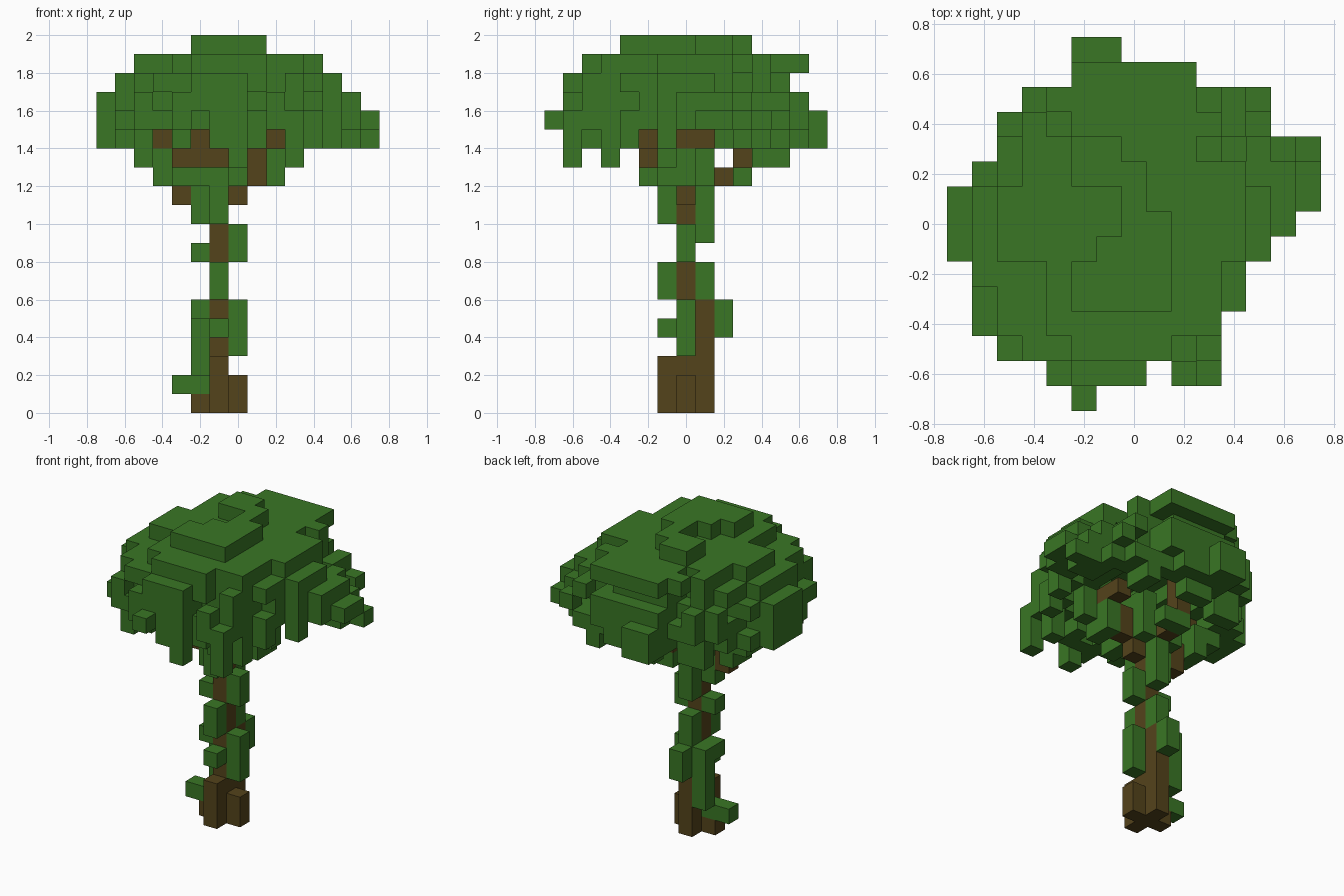
import bpy
import bmesh
import random
from mathutils import Vector

random.seed(11)
SIZE = 0.1

cube = bpy.data.objects.get("Cube")
if cube:
    bpy.data.objects.remove(cube, do_unlink=True)


def make_material(name, colour):
    mat = bpy.data.materials.new(name)
    mat.use_nodes = True
    mat.diffuse_color = colour
    mat.node_tree.nodes["Principled BSDF"].inputs["Base Color"].default_value = colour
    return mat


leaf_green = make_material("leaf green", (0.041, 0.18, 0.018, 1))
bark_brown = make_material("bark brown", (0.088, 0.056, 0.011, 1))


def span(value):
    """Turn a single index or a (first, last) pair into a range."""
    first, last = value if isinstance(value, tuple) else (value, value)
    return range(first, last + 1)


def fill(cells, x, y, z):
    cells.update((i, j, k) for i in span(x) for j in span(y) for k in span(z))


# Trunk: a main column with root blocks
trunk = set()
fill(trunk, x=-1, y=0, z=(0, 13))
fill(trunk, x=-1, y=1, z=(0, 5))
fill(trunk, x=-1, y=-1, z=(0, 2))
fill(trunk, x=0, y=0, z=(0, 1))
fill(trunk, x=-2, y=0, z=0)

# Branches: stepped arms climbing into the crown
branches = set()
fill(branches, x=0, y=0, z=11)
fill(branches, x=1, y=0, z=(12, 13))
fill(branches, x=2, y=(0, 1), z=14)
fill(branches, x=-1, y=2, z=12)
fill(branches, x=-1, y=3, z=(13, 15))
fill(branches, x=-3, y=0, z=(11, 12))
fill(branches, x=-4, y=0, z=14)
fill(branches, x=(-3, -1), y=-2, z=13)
fill(branches, x=-2, y=-2, z=(14, 15))

# Vines: leaf clumps clinging to the trunk
vines = set()
fill(vines, x=(-3, -2), y=0, z=1)
fill(vines, x=-2, y=1, z=(2, 5))
fill(vines, x=-2, y=0, z=5)
fill(vines, x=-1, y=2, z=(4, 5))
fill(vines, x=-1, y=-1, z=4)
fill(vines, x=0, y=0, z=(3, 5))
for side in (-1, 1):
    fill(vines, x=-1, y=side, z=(6, 7))
    fill(vines, x=-1, y=side, z=(10, 11))
fill(vines, x=0, y=0, z=(8, 9))
fill(vines, x=-2, y=0, z=8)
fill(vines, x=-1, y=1, z=9)
fill(vines, x=-2, y=0, z=(10, 11))

# Crown plan: first and last filled column of each row, front to back
rows = [(-2, -2), (-3, 3), (-5, 3), (-6, 3), (-6, 4), (-6, 4), (-7, 5), (-7, 6),
        (-7, 7), (-6, 7), (-5, 7), (-5, 5), (-4, 5), (-2, 2), (-2, -1)]
plan = {(i, j - 7) for j, row in enumerate(rows) for i in span(row)}
plan.discard((1, -6))


def radius(i, j, xs, ys, power):
    """Rounded distance from the middle of a layer; 1 is its rim."""
    u = abs(i - sum(xs) / 2) / ((xs[1] - xs[0]) / 2 + 0.4)
    v = abs(j - sum(ys) / 2) / ((ys[1] - ys[0]) / 2 + 0.4)
    return (u ** power + v ** power) ** (1 / power)


# Crown: stacked ragged ovals, hollow underneath
crown = set()
layers = [
    (14, (-7, 7), (-6, 7), 0.66, 2),
    (15, (-7, 7), (-7, 7), 0.55, 2),
    (16, (-7, 6), (-6, 6), 0.35, 1.9),
    (17, (-6, 5), (-6, 5), 0, 1.8),
    (18, (-5, 4), (-5, 6), 0, 1.6),
]
for k, xs, ys, hollow, power in layers:
    for i, j in sorted(plan):
        if i not in span(xs) or j not in span(ys):
            continue
        r = radius(i, j, xs, ys, power)
        ragged = r > 0.74 and random.random() < 0.33 and abs(i + 1) > 1 and abs(j) > 1
        if k == 15:
            # The middle layer only thins out where the one below fills the plan
            keep = r > hollow and not (ragged and (i, j, 14) in crown)
        else:
            keep = hollow <= r <= 1.04 and not ragged
        # Openings in the lowest layer that reveal the branches
        if k == 14 and ((j < -2 and i in (-4, -2, 2)) or (i > 2 and j in (-2, 0, 1))):
            keep = False
        if keep:
            crown.add((i, j, k))

# Top tufts
fill(crown, x=(-2, 1), y=(-3, -2), z=19)
fill(crown, x=(-1, 1), y=-1, z=19)
fill(crown, x=(0, 1), y=0, z=19)
fill(crown, x=(-2, -1), y=(2, 3), z=19)
fill(crown, x=0, y=(1, 2), z=19)
fill(crown, x=(2, 3), y=(-4, -3), z=18)
fill(crown, x=(-1, 2), y=(5, 6), z=18)

# Leaf clump around the top of the trunk
fill(crown, x=(-2, 0), y=(-1, 1), z=12)
fill(crown, x=0, y=-2, z=12)
fill(crown, x=-3, y=-1, z=12)
fill(crown, x=-4, y=(0, 1), z=(12, 13))
fill(crown, x=2, y=(-1, 0), z=(12, 13))
fill(crown, x=(-1, 0), y=3, z=12)
fill(crown, x=0, y=(-1, 1), z=(13, 14))

# Hanging tufts below the rim
for i, j in [(0, -6), (3, -6), (-5, -4), (3, -4), (-5, 0), (-5, 1),
             (-4, 4), (-3, 4), (-1, 5), (0, 5), (3, 5), (3, 4), (3, -1)]:
    fill(crown, x=i, y=j, z=(13, 14))

crown -= branches | trunk
everything = trunk | branches | vines | crown


def build(name, cells, mat):
    """Skin the cells with only the faces that touch open air."""
    bm = bmesh.new()
    for cell in sorted(cells):
        centre = Vector((cell[0], cell[1], cell[2] + 0.5))
        for axis in range(3):
            for sign in (-1, 1):
                near = list(cell)
                near[axis] += sign
                if tuple(near) in everything:
                    continue
                n, u, v = Vector(), Vector(), Vector()
                n[axis] = sign / 2
                u[(axis + 1) % 3] = sign / 2
                v[(axis + 2) % 3] = 0.5
                corners = (n - u - v, n + u - v, n + u + v, n - u + v)
                bm.faces.new([bm.verts.new((centre + c) * SIZE) for c in corners])
    bmesh.ops.remove_doubles(bm, verts=bm.verts, dist=SIZE / 100)
    mesh = bpy.data.meshes.new(name)
    bm.to_mesh(mesh)
    bm.free()
    mesh.materials.append(mat)
    bpy.context.collection.objects.link(bpy.data.objects.new(name, mesh))


build("trunk", trunk, bark_brown)
build("branches", branches, bark_brown)
build("trunk_vines", vines, leaf_green)
build("leaf_crown", crown, leaf_green)
